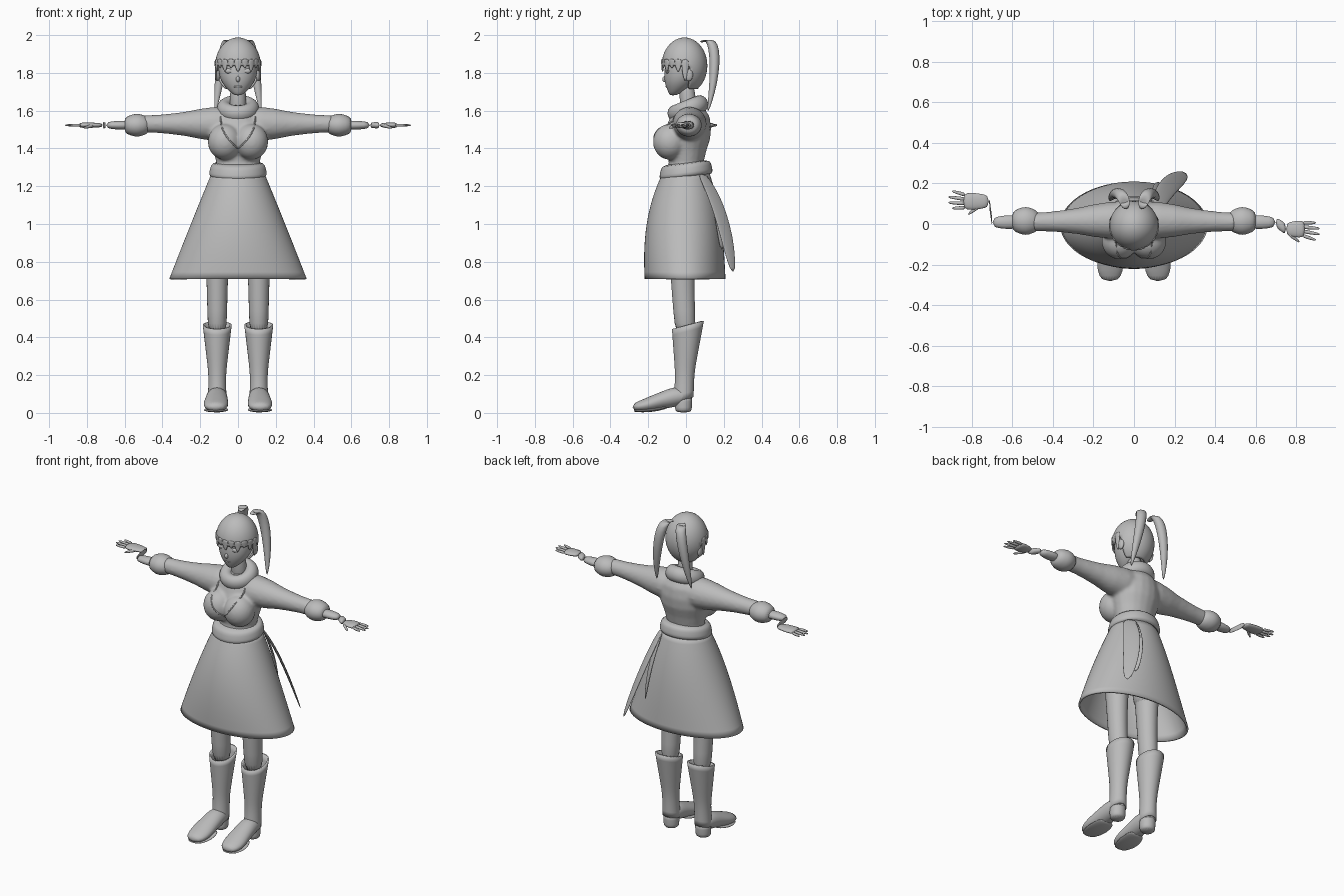
import bpy
import bmesh
from math import sin, cos, pi
from mathutils import Vector, Matrix

default_cube = bpy.data.objects.get("Cube")
if default_cube:
    bpy.data.objects.remove(default_cube)

clay = bpy.data.materials.new("plain_grey")
clay.use_nodes = True
clay.diffuse_color = (.5, .5, .5, 1)
clay.node_tree.nodes["Principled BSDF"].inputs["Base Color"].default_value = clay.diffuse_color

X, Y, Z = Vector((1, 0, 0)), Vector((0, 1, 0)), Vector((0, 0, 1))
SIDES = {"right": -1, "left": 1}


def along(path, t):
    """Point at t on the Bezier curve whose control points are path."""
    points = [Vector(p) for p in path]
    while len(points) > 1:
        points = [a.lerp(b, t) for a, b in zip(points, points[1:])]
    return points[0]


def loft(bm, path, widths, depths=1, u=X, v=Y, sides=20, caps=True):
    """Skin evenly spaced elliptical rings along path; depths may be a ratio or a list."""
    if not isinstance(depths, list):
        depths = [width * depths for width in widths]
    rings = []
    for k, (width, depth) in enumerate(zip(widths, depths)):
        centre = along(path, k / (len(widths) - 1))
        angles = [2 * pi * i / sides for i in range(sides)]
        rings.append([bm.verts.new(centre + u * width * cos(a) + v * depth * sin(a)) for a in angles])
    for lower, upper in zip(rings, rings[1:]):
        for i in range(sides):
            bm.faces.new((lower[i - 1], lower[i], upper[i], upper[i - 1]))
    if caps:
        bm.faces.new(rings[0])
        bm.faces.new(rings[-1])


def ball(bm, centre, scale):
    matrix = Matrix.Translation(centre) @ Matrix.Diagonal(scale).to_4x4()
    bmesh.ops.create_uvsphere(bm, u_segments=24, v_segments=16, radius=1, matrix=matrix)


def finish(name, bm, rounded=True):
    bmesh.ops.recalc_face_normals(bm, faces=bm.faces)
    mesh = bpy.data.meshes.new(name)
    bm.to_mesh(mesh)
    bm.free()
    mesh.materials.append(clay)
    mesh.polygons.foreach_set("use_smooth", [True] * len(mesh.polygons))
    part = bpy.data.objects.new(name, mesh)
    bpy.context.collection.objects.link(part)
    if rounded:
        part.modifiers.new("Round", 'SUBSURF')
    return part


def lofted_part(name, path, widths, depths=1, **options):
    bm = bmesh.new()
    loft(bm, path, widths, depths, **options)
    return finish(name, bm)


def thicken(part, thickness, offset):
    cloth = part.modifiers.new("Thickness", 'SOLIDIFY')
    cloth.thickness, cloth.offset = thickness, offset


# Bodice with bust and sleeves, fused into one smooth surface
bm = bmesh.new()
loft(bm, [(0, 0, 1.26), (0, 0, 1.45), (0, .03, 1.63)], [.13, .115, .13, .15, .15, .13, .07], .8)
for s in SIDES.values():
    ball(bm, (s * .07, -.085, 1.435), (.09, .09, .095))
    loft(bm, [(s * .05, .02, 1.53), (s * .5, .01, 1.53)],
         [.09, .09, .08, .065, .055, .048, .045], u=Y, v=Z)
bodice = finish("bodice", bm, rounded=False)
fuse = bodice.modifiers.new("Fuse", 'REMESH')
fuse.mode, fuse.voxel_size, fuse.use_smooth_shade = 'VOXEL', .009, True
soften = bodice.modifiers.new("Soften", 'SMOOTH')
soften.iterations = 6

# Neckline edging laid on the bodice
depsgraph = bpy.context.evaluated_depsgraph_get()
surface = bodice.evaluated_get(depsgraph)
for side, s in SIDES.items():
    edging = bpy.data.curves.new(side + "_neckline", 'CURVE')
    edging.dimensions, edging.bevel_depth = '3D', .004
    starts = [along([(s * .09, -1, 1.57), (s * .1, -1, 1.48), (0, -1, 1.4)], k / 8) for k in range(9)]
    casts = [surface.ray_cast(start, Y) for start in starts]
    landed = [location for hit, location, normal, index in casts if hit]
    spline = edging.splines.new('POLY')
    spline.points.add(max(len(landed) - 1, 0))
    for point, location in zip(spline.points, landed):
        point.co = (*location, 1)
    edging.materials.append(clay)
    bpy.context.collection.objects.link(bpy.data.objects.new(edging.name, edging))

# Belt, tilted up at the back
lofted_part("belt", [(0, 0, 1.24), (0, 0, 1.33)], [.145, .155, .15, .145, .13], .92,
            v=Y + Z * .12, sides=32)

# Bell skirt, straight at the sides, rounder at front and back, open underneath
steps = [k / 8 for k in range(9)]
skirt = lofted_part("skirt", [(0, 0, 1.27), (0, -.02, 1), (0, -.005, .71)],
                    [.14 + .225 * t for t in steps],
                    [.125 + .09 * (1 - (1 - t) ** 2.5) for t in steps], sides=40, caps=False)
thicken(skirt, .012, -1)

# Sash tails hanging at the back left
sash = dict(u=Vector((.7, -.7, 0)), v=Vector((.7, .7, 0)), sides=12)
lofted_part("long_sash_tail", [(.11, .08, 1.27), (.15, .2, 1.1), (.26, .25, .74)],
            [.03, .045, .05, .05, .045, .02], .16, **sash)
lofted_part("short_sash_tail", [(.1, .09, 1.27), (.12, .2, 1.1), (.15, .19, .86)],
            [.025, .035, .04, .035, .015], .2, **sash)

# Cowl collar, tilted up at the back, and neck
bpy.ops.mesh.primitive_torus_add(major_segments=40, minor_segments=16, major_radius=.072,
                                 minor_radius=.04, location=(0, .01, 1.61), rotation=(.38, 0, 0))
cowl = bpy.context.object
cowl.name = "cowl_collar"
cowl.scale.z = 1.15
cowl.data.materials.append(clay)
bpy.ops.object.shade_smooth()
lofted_part("neck", [(0, .02, 1.55), (0, 0, 1.76)], [.05, .042, .042])

# Face from chin to crown, with nose, lips, eyes and ears
bm = bmesh.new()
loft(bm, [(0, -.07, 1.68), (0, -.02, 1.72), (0, 0, 1.93)],
     [.016, .042, .07, .094, .105, .108, .085], .95)
ball(bm, (0, -.112, 1.767), (.011, .014, .016))
ball(bm, (0, -.1, 1.727), (.024, .008, .006))
for s in SIDES.values():
    ball(bm, (s * .046, -.097, 1.81), (.024, .012, .014))
    ball(bm, (s * .108, .015, 1.79), (.013, .022, .034))
finish("face", bm)


# Hair shell with an opening for the face and neck
def is_opening(face):
    c = face.calc_center_median()
    return c.z < 1.72 or (c.y < .02 and c.z < 1.85)


bm = bmesh.new()
ball(bm, (0, -.008, 1.838), (.12, .12, .147))
bmesh.ops.delete(bm, geom=[f for f in bm.faces if is_opening(f)], context='FACES')
thicken(finish("hair_cap", bm), .012, -.5)

# Fringe of uneven locks, with a longer one at each end
bm = bmesh.new()
for k in range(-5, 6):
    across = Vector((cos(k * .32), sin(k * .32), 0))
    outward = across.cross(Z)
    length = .12 if abs(k) == 5 else .07 - .02 * (k % 2)
    root = outward * .119 + Vector((0, -.008, 1.875))
    loft(bm, [root, root - Z * length - outward * .004], [.022, .021, .016, .003],
         [.006] * 4, u=across, v=outward, sides=8)
finish("fringe", bm)

for side, s in SIDES.items():
    # Long tied hair tail
    lofted_part(side + "_hair_tail",
                [(s * .04, .08, 1.96), (s * .05, .17, 2.06), (s * .1, .17, 1.8), (s * .12, .115, 1.59)],
                [.02, .028, .032, .032, .028, .02, .005], .9, sides=12)

    # Sleeve puff
    lofted_part(side + "_sleeve_puff", [(s * .465, .015, 1.523), (s * .605, .015, 1.523)],
                [.044, .062, .073, .062, .045], .88, u=Y, v=Z)

    # Forearm and hand; the right wrist is offset backwards
    hand_y, palm_x, skew = (-.025, .75, -.012) if side == "left" else (.112, .715, .008)
    height = 1.523
    wrist, palm = (s * .7, .008, height), (s * palm_x, hand_y, height)
    bm = bmesh.new()
    loft(bm, [(s * .57, .01, height), wrist], [.036, .034, .026], .7, u=Y, v=Z)
    loft(bm, [wrist, palm], [.026, .027, .03], .6, u=Y, v=Z)
    loft(bm, [palm, (s * .845, hand_y, height)], [.03, .038, .043, .04], .35, u=Y, v=Z)
    for k in range(4):
        spread = (1.5 - k) * .021
        tip = (s * (.93 - .02 * abs(1.5 - k)), hand_y + spread * 1.35 + skew, height)
        loft(bm, [(s * .83, hand_y + spread, height), tip], [.011, .01, .006], .8, u=Y, v=Z, sides=8)
    loft(bm, [(s * .76, hand_y - .02, height), (s * .82, hand_y - .065, height - .015)],
         [.016, .012, .007], .8, u=Y, v=Z, sides=8)
    finish(side + "_forearm_and_hand", bm)

    # Leg and shorts
    x, toe_x = s * .11, s * .118
    lofted_part(side + "_leg", [(x, -.015, 1.1), (x, -.03, .75), (x, 0, .4)],
                [.08, .07, .064, .056, .053, .05], 1.1)
    lofted_part(side + "_shorts", [(s * .09, -.01, 1.2), (x, -.017, .79)], [.085, .085, .08, .07], 1.1)

    # Boot shaft with a slanted open top
    shaft = lofted_part(side + "_boot_shaft", [(x, .01, .465), (x, -.014, .07)],
                        [.078, .07, .062, .054, .047, .048, .05], 1.1, v=Y + Z * .25, caps=False)
    thicken(shaft, .01, -1)

    # Boot foot, sole and heel block
    lofted_part(side + "_boot_foot",
                [(x, .036, .085), (x, -.07, .11), (toe_x, -.17, .035), (toe_x, -.284, .03)],
                [.034, .05, .057, .06, .066, .066, .042],
                [.026, .045, .055, .047, .044, .034, .02], v=Z)
    lofted_part(side + "_boot_sole", [(x, -.1, .03), (toe_x, -.17, .01), (toe_x, -.28, .01)],
                [.05, .06, .067, .06, .036], .15, v=Z)
    lofted_part(side + "_boot_heel", [(x, -.014, 0), (x, -.012, .09)], [.044, .045, .046, .048])
